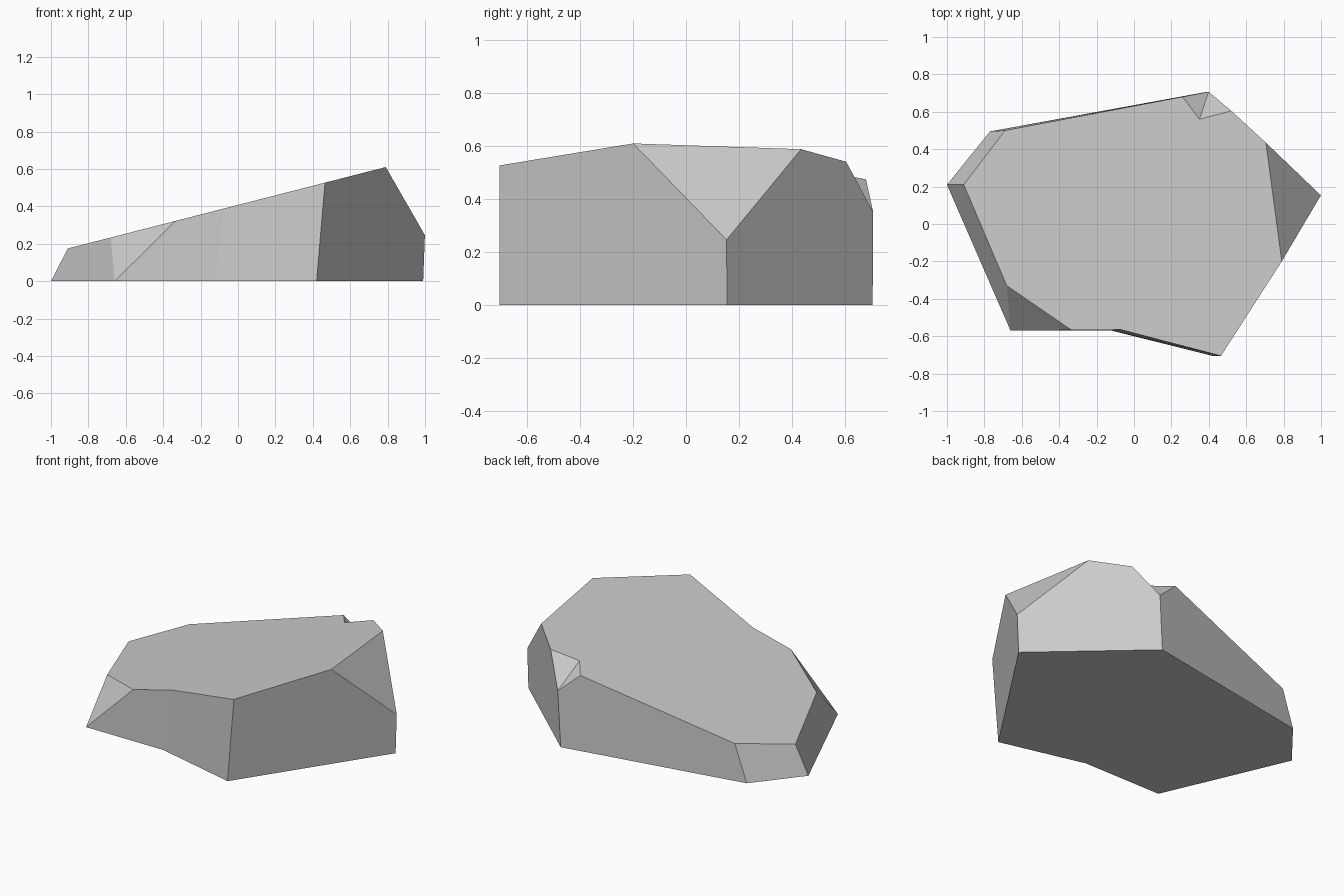
import bpy
import bmesh
from mathutils import Vector

default_cube = bpy.data.objects.get("Cube")
if default_cube:
    bpy.data.objects.remove(default_cube, do_unlink=True)

# Stone colour
stone = bpy.data.materials.new("pale grey stone")
stone.use_nodes = True
grey = (0.6, 0.6, 0.6, 1)
stone.diffuse_color = grey
stone.node_tree.nodes["Principled BSDF"].inputs["Base Color"].default_value = grey

# Footprint on the ground and the slightly leaning upper outline
FOOTPRINT = [(-1, .21), (-.66, -.57), (-.12, -.57), (.42, -.705),
             (.99, .155), (.38, .705), (-.77, .495)]
CROWN = [(-.91, .21), (-.578, -.57), (-.07, -.565), (.465, -.705),
         (1.015, .15), (.408, .708), (-.69, .5)]


def slope(x, y):
    """Point on the sloping top of the rock."""
    return Vector((x, y, .408 + .256 * x))


def chip_corner(bm, a, b, c):
    """Slice off the corner outside the plane through three points; return the new facet."""
    a, b, c = Vector(a), Vector(b), Vector(c)
    normal = (b - a).cross(c - a).normalized()
    if normal.dot(a) < 0:
        normal.negate()
    bmesh.ops.bisect_plane(bm, geom=bm.verts[:] + bm.edges[:] + bm.faces[:],
                           dist=.002, plane_co=a, plane_no=normal, clear_outer=True)
    rim = [e for e in bm.edges if e.is_boundary]
    return bmesh.ops.holes_fill(bm, edges=rim, sides=0)["faces"][0]


# Rock body: bottom, sloping top and walls between them
bm = bmesh.new()
lower = [bm.verts.new((x, y, 0)) for x, y in FOOTPRINT]
upper = [bm.verts.new(slope(x, y)) for x, y in CROWN]
bm.faces.new(lower[::-1])
bm.faces.new(upper)
count = len(lower)
for i in range(count):
    j = (i + 1) % count
    bm.faces.new((lower[i], lower[j], upper[j], upper[i]))

# Chipped corners
chip_corner(bm, (-.66, -.57, 0), slope(-.68, -.33), slope(-.33, -.57))
chip_corner(bm, (1, .155, .245), slope(.705, .435), slope(.79, -.2))
notch = chip_corner(bm, (.39, .705, .36), slope(.52, .605), slope(.26, .68))

# Push the back notch into the top as a shallow hollow
rim = max(notch.edges, key=lambda e: sum(v.co.z for v in e.verts))
pit = bmesh.utils.edge_split(rim, rim.verts[0], .5)[1]
pit.co = slope(.35, .56)
deepest = min(notch.verts, key=lambda v: v.co.z)
bmesh.utils.face_split(notch, pit, deepest)

bmesh.ops.recalc_face_normals(bm, faces=bm.faces[:])
mesh = bpy.data.meshes.new("rock")
bm.to_mesh(mesh)
bm.free()
mesh.materials.append(stone)
rock = bpy.data.objects.new("rock", mesh)
bpy.context.collection.objects.link(rock)
